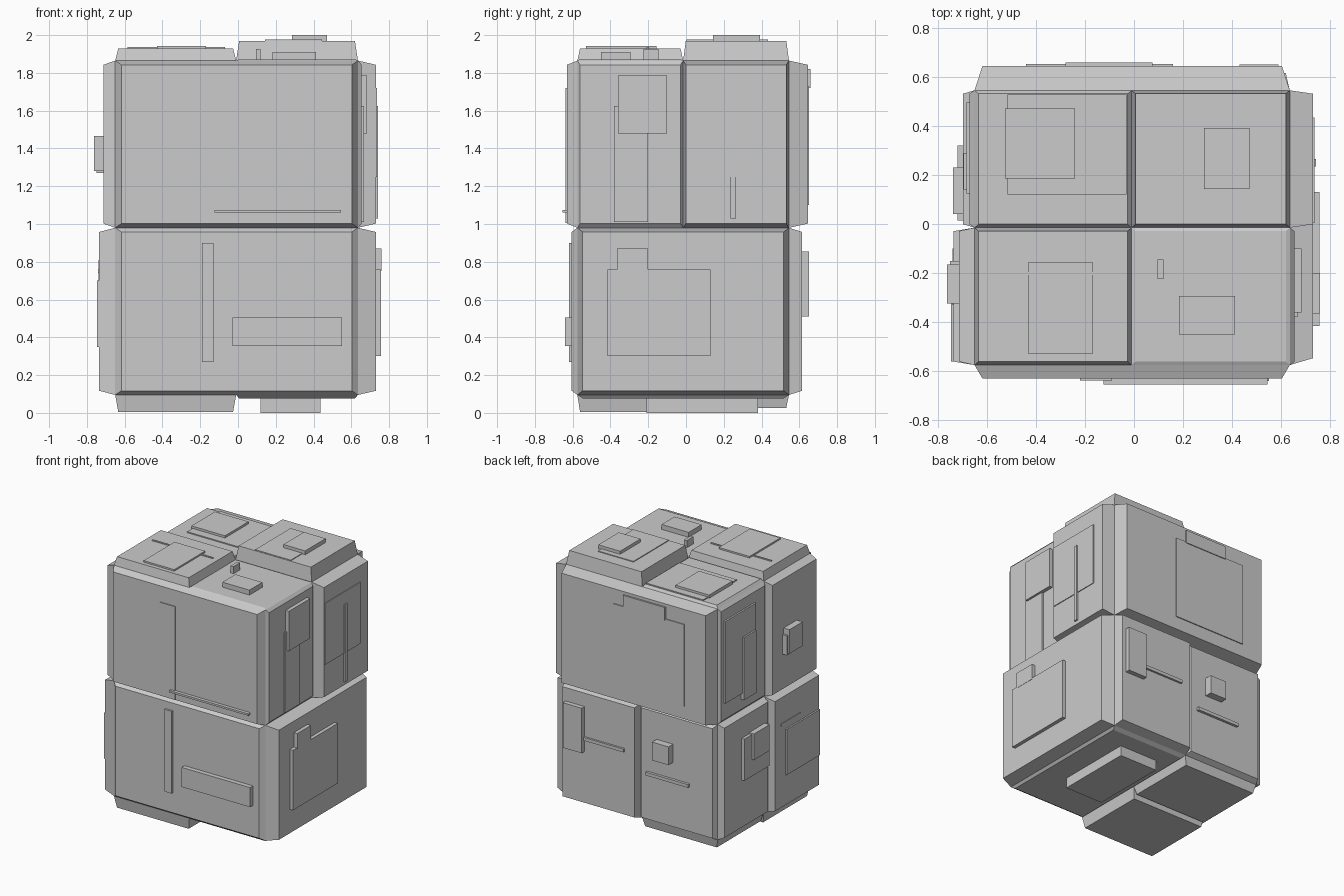
import bpy, bmesh

if "Cube" in bpy.data.objects:
    bpy.data.objects.remove(bpy.data.objects["Cube"])

# Limits of the core block and its seams
LO = (-0.65, -0.575, 0.095)
MID = (-0.01, -0.015, 0.98)
HI = (0.635, 0.545, 1.865)


def block(name, axis, base, top, u, v, taper=1.0):
    """Box growing along axis from base to top; the far end is scaled by taper."""
    ua, va = [i for i in range(3) if i != axis]
    cu, cv = sum(u) / 2, sum(v) / 2
    bm = bmesh.new()
    rings = []
    for level, s in ((base, 1.0), (top, taper)):
        ring = []
        for a, b in ((0, 0), (1, 0), (1, 1), (0, 1)):
            p = [0.0, 0.0, 0.0]
            p[axis] = level
            p[ua] = cu + (u[a] - cu) * s
            p[va] = cv + (v[b] - cv) * s
            ring.append(bm.verts.new(p))
        rings.append(ring)
    lower, upper = rings
    bm.faces.new(lower)
    bm.faces.new(upper)
    for i in range(4):
        j = (i + 1) % 4
        bm.faces.new((lower[i], lower[j], upper[j], upper[i]))
    bmesh.ops.recalc_face_normals(bm, faces=bm.faces[:])
    mesh = bpy.data.meshes.new(name)
    bm.to_mesh(mesh)
    bm.free()
    obj = bpy.data.objects.new(name, mesh)
    bpy.context.collection.objects.link(obj)


def span(axis, part):
    """Range of a cell on an axis: low half, high half or all."""
    return {"lo": (LO[axis], MID[axis]), "hi": (MID[axis], HI[axis]),
            "all": (LO[axis], HI[axis])}[part]


def panel(name, axis, level, pu, pv, details):
    """Tapered panel on one side of the core, with raised plates on it.
    Each detail is (outer level, u0, u1, v0, v1)."""
    ua, va = [i for i in range(3) if i != axis]
    side = HI[axis] if level > MID[axis] else LO[axis]
    block(name + "_panel", axis, side, level, span(ua, pu), span(va, pv), 0.95)
    for n, (top, u0, u1, v0, v1) in enumerate(details):
        block(f"{name}_plate_{n + 1}", axis, level, top, (u0, u1), (v0, v1))


# Core
block("core", 2, LO[2], HI[2], (LO[0], HI[0]), (LO[1], HI[1]))

# Front
panel("front_upper", 1, -0.63, "all", "hi",
      [(-0.637, -0.22, -0.09, 1.005, 1.72), (-0.655, -0.125, 0.545, 1.06, 1.075)])
panel("front_lower", 1, -0.605, "all", "lo",
      [(-0.62, -0.19, -0.13, 0.27, 0.90), (-0.64, -0.03, 0.55, 0.355, 0.505)])

# Back
panel("back_upper", 1, 0.645, "all", "hi",
      [(0.652, -0.44, 0.16, 1.10, 1.73), (0.658, -0.28, 0.075, 1.72, 1.82)])
panel("back_lower_right", 1, 0.615, "hi", "lo",
      [(0.65, 0.43, 0.59, 0.51, 0.855), (0.63, 0.09, 0.43, 0.60, 0.625)])
panel("back_lower_left", 1, 0.585, "lo", "lo",
      [(0.64, -0.30, -0.16, 0.61, 0.75), (0.605, -0.44, -0.08, 0.46, 0.485)])

# Right side
panel("right_upper_front", 0, 0.655, "lo", "hi",
      [(0.683, -0.36, -0.10, 1.48, 1.785), (0.667, -0.38, -0.20, 1.01, 1.625)])
panel("right_upper_back", 0, 0.73, "hi", "hi",
      [(0.736, 0.005, 0.435, 1.25, 1.72), (0.742, 0.235, 0.265, 1.03, 1.625)])
panel("right_lower", 0, 0.73, "all", "lo",
      [(0.757, -0.415, 0.13, 0.30, 0.76), (0.759, -0.365, -0.20, 0.75, 0.87)])

# Left side
panel("left_upper_front", 0, -0.713, "lo", "hi",
      [(-0.762, -0.325, -0.165, 1.28, 1.465), (-0.75, -0.20, -0.15, 1.27, 1.42)])
panel("left_upper_back", 0, -0.67, "hi", "hi",
      [(-0.683, 0.125, 0.495, 1.13, 1.76), (-0.695, 0.14, 0.29, 1.08, 1.56)])
panel("left_lower_front", 0, -0.735, "lo", "lo",
      [(-0.747, -0.56, -0.155, 0.35, 0.70), (-0.74, -0.33, -0.10, 0.74, 0.76)])
panel("left_lower_back", 0, -0.697, "hi", "lo",
      [(-0.72, 0.015, 0.32, 0.48, 0.80), (-0.738, 0.04, 0.23, 0.61, 0.81)])

# Top
panel("top_front_left", 2, 1.93, "lo", "lo",
      [(1.942, -0.43, -0.17, -0.53, -0.155), (1.936, -0.585, -0.07, -0.208, -0.195)])
panel("top_front_right", 2, 1.872, "hi", "lo",
      [(1.91, 0.183, 0.412, -0.45, -0.293), (1.926, 0.095, 0.12, -0.225, -0.145)])
panel("top_back_left", 2, 1.885, "lo", "hi",
      [(1.91, -0.525, -0.24, 0.185, 0.47), (1.893, -0.515, -0.03, 0.12, 0.528)])
panel("top_back_right", 2, 1.97, "hi", "hi",
      [(2.0, 0.285, 0.47, 0.143, 0.392), (1.976, 0.143, 0.445, 0.003, 0.433)])

# Bottom
panel("bottom_front_left", 2, 0.005, "lo", "lo", [])
panel("bottom_back_left", 2, 0.027, "lo", "hi", [])
panel("bottom_right", 2, 0.077, "hi", "all", [(0.0, 0.12, 0.438, -0.21, 0.38)])
